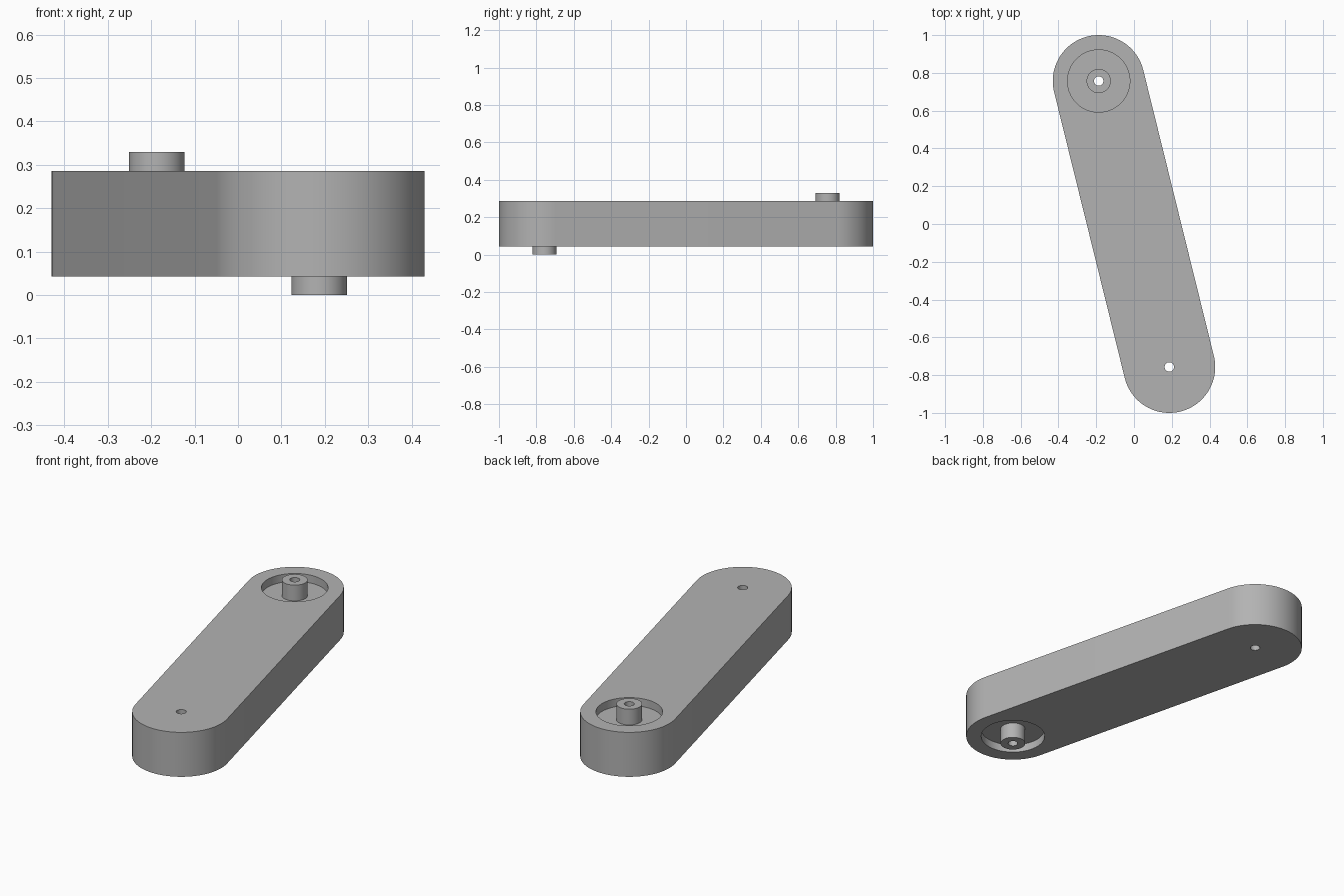
import bpy
import bmesh
import math
from mathutils import Vector

cube = bpy.data.objects.get("Cube")
if cube:
    bpy.data.objects.remove(cube, do_unlink=True)

# Main dimensions
PIVOT = Vector((-0.187, 0.757))      # rear pivot; the front one is its opposite
END_R, RECESS_R, BOSS_R, HOLE_R = 0.243, 0.165, 0.064, 0.025
BOTTOM, TOP, HEIGHT = 0.043, 0.286, 0.329
DEPTH = 0.043
SEGMENTS = 96

grey = bpy.data.materials.new("plain grey")
grey.use_nodes = True
grey.diffuse_color = (0.45, 0.45, 0.45, 1)
grey.node_tree.nodes["Principled BSDF"].inputs["Base Color"].default_value = grey.diffuse_color


def prism(name, outline, z0, z1):
    """Closed solid raised from a flat outline."""
    bm = bmesh.new()
    face = bm.faces.new([bm.verts.new((p.x, p.y, z0)) for p in outline])
    raised = bmesh.ops.extrude_face_region(bm, geom=[face])["geom"]
    for v in raised:
        if isinstance(v, bmesh.types.BMVert):
            v.co.z = z1
    bmesh.ops.recalc_face_normals(bm, faces=bm.faces)
    mesh = bpy.data.meshes.new(name)
    bm.to_mesh(mesh)
    bm.free()
    mesh.materials.append(grey)
    obj = bpy.data.objects.new(name, mesh)
    bpy.context.collection.objects.link(obj)
    return obj


def arc(centre, radius, start, sweep, count):
    return [centre + radius * Vector((math.cos(start + sweep * i / count),
                                      math.sin(start + sweep * i / count)))
            for i in range(count + 1)]


def cylinder(name, centre, radius, z0, z1):
    return prism(name, arc(centre, radius, 0, math.tau, SEGMENTS)[:-1], z0, z1)


def combine(target, tool, operation):
    """Apply a boolean and discard its tool."""
    tool.hide_render = True
    mod = target.modifiers.new(operation.title(), "BOOLEAN")
    mod.operation, mod.solver, mod.object = operation, "EXACT", tool
    bpy.ops.object.select_all(action="DESELECT")
    bpy.context.view_layer.objects.active = target
    target.select_set(True)
    bpy.ops.object.modifier_apply(modifier=mod.name)
    bpy.data.objects.remove(tool, do_unlink=True)


# Rounded link bar
side = math.atan2(PIVOT.y, PIVOT.x) - math.pi / 2
outline = arc(PIVOT, END_R, side, math.pi, SEGMENTS // 2)
outline += arc(-PIVOT, END_R, side + math.pi, math.pi, SEGMENTS // 2)
link = prism("link_arm", outline, BOTTOM, TOP)

# Recess, hollow boss and through hole: upward at the rear, downward at the front
ends = (
    ("rear", PIVOT, (TOP - DEPTH, TOP + 0.1), (TOP - DEPTH - 0.03, HEIGHT)),
    ("front", -PIVOT, (BOTTOM - 0.1, BOTTOM + DEPTH), (0, BOTTOM + DEPTH + 0.03)),
)
for label, centre, recess, boss in ends:
    combine(link, cylinder(label + "_recess", centre, RECESS_R, *recess), "DIFFERENCE")
    combine(link, cylinder(label + "_boss", centre, BOSS_R, *boss), "UNION")
    combine(link, cylinder(label + "_hole", centre, HOLE_R, -0.1, HEIGHT + 0.1), "DIFFERENCE")

bpy.ops.object.shade_smooth_by_angle(angle=math.radians(30))
